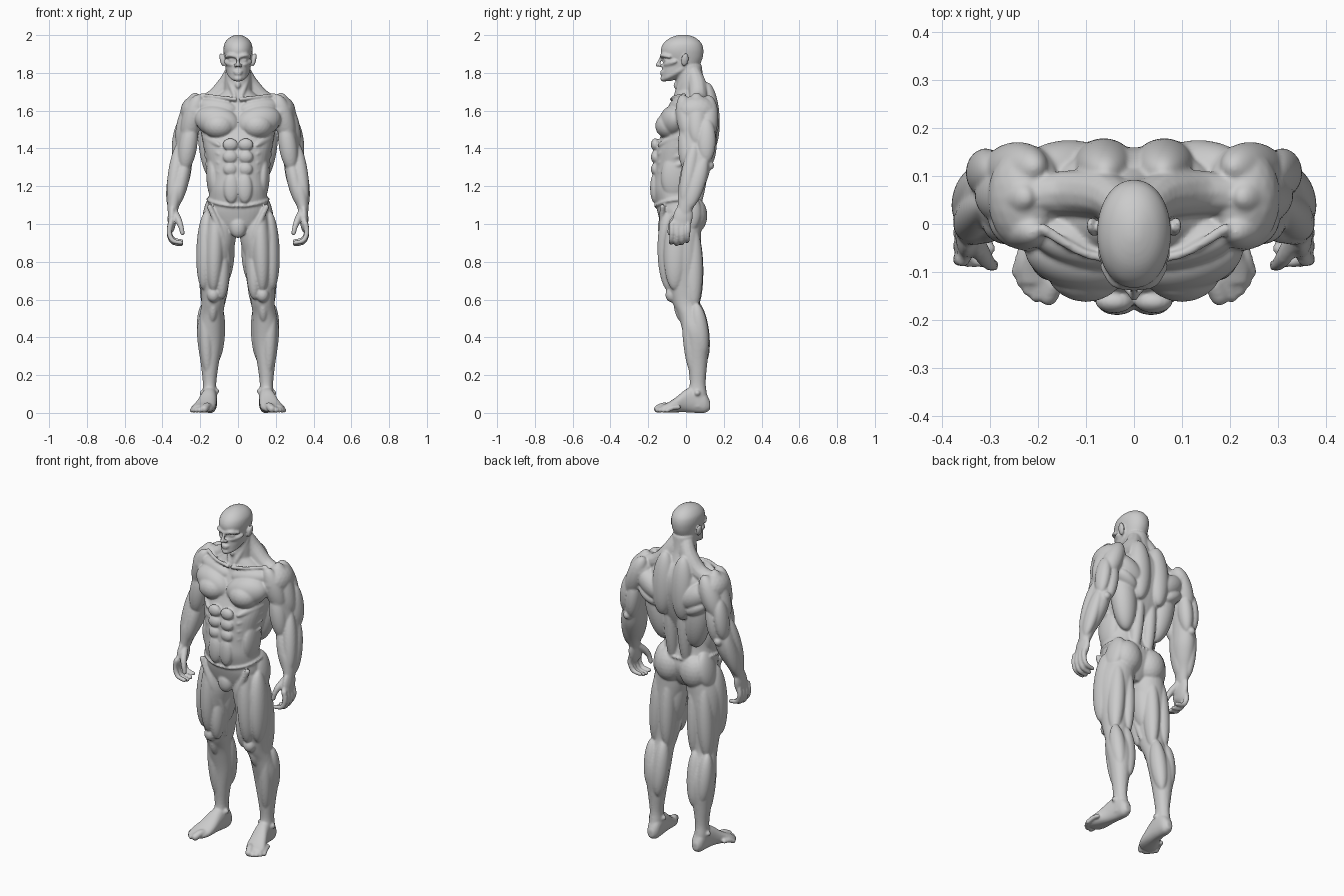
import bpy, bmesh, math
from mathutils import Vector, Matrix

bm = bmesh.new()


def spline(pts, n):
    """Catmull-Rom samples through tuples of any length."""
    out = []
    for i in range(len(pts) - 1):
        p0, p1, p2, p3 = pts[max(i - 1, 0)], pts[i], pts[i + 1], pts[min(i + 2, len(pts) - 1)]
        for k in range(n):
            t = k / n
            out.append(tuple(0.5 * (2 * b + (c - a) * t + (2 * a - 5 * b + 4 * c - d) * t * t
                                    + (3 * b - a - 3 * c + d) * t ** 3)
                             for a, b, c, d in zip(p0, p1, p2, p3)))
    return out + [tuple(pts[-1])]


def oval(t, power):
    c, s = math.cos(t), math.sin(t)
    return (math.copysign(abs(c) ** (2 / power), c), math.copysign(abs(s) ** (2 / power), s))


def loft(rings, axis='z', power=2.3, seg=40):
    """Rings are (position, a0, a1, b0, b1): the extents of each cross-section."""
    loops = []
    for t, a0, a1, b0, b1 in spline(rings, 4):
        loop = []
        for k in range(seg):
            u, v = oval(2 * math.pi * k / seg, power)
            a, b = (a0 + a1) / 2 + u * (a1 - a0) / 2, (b0 + b1) / 2 + v * (b1 - b0) / 2
            loop.append(bm.verts.new((a, b, t) if axis == 'z' else (a, t, b)))
        loops.append(loop)
    faces = [bm.faces.new(loops[0]), bm.faces.new(loops[-1][::-1])]
    for p, q in zip(loops, loops[1:]):
        for k in range(seg):
            j = (k + 1) % seg
            faces.append(bm.faces.new((p[k], q[k], q[j], p[j])))
    bmesh.ops.recalc_face_normals(bm, faces=faces)


def ball(c, rx, ry=None, rz=None):
    m = Matrix.Translation(c) @ Matrix.Diagonal((rx, ry or rx, rz or rx, 1))
    bmesh.ops.create_icosphere(bm, subdivisions=3, radius=1, matrix=m)


def muscle(p, q, rs, rd=None):
    """Ellipsoid from p to q; rs is the sideways radius, rd the depth radius."""
    p, q = Vector(p), Vector(q)
    z = (q - p).normalized()
    ref = Vector((0, 0, 1)) if abs(z.x) > 0.75 else Vector((1, 0, 0))
    x = (ref - z * ref.dot(z)).normalized()
    y = z.cross(x)
    rot = Matrix((x, y, z)).transposed().to_4x4()
    m = Matrix.Translation((p + q) / 2) @ rot @ Matrix.Diagonal((rs, rd or rs, (q - p).length / 2, 1))
    bmesh.ops.create_icosphere(bm, subdivisions=4, radius=1, matrix=m)


def cord(pts, n=8):
    """Chain of balls (x, y, z, r) along a smooth path."""
    for x, y, z, r in spline(pts, n):
        bmesh.ops.create_icosphere(bm, subdivisions=2, radius=r, matrix=Matrix.Translation((x, y, z)))


# torso core
loft([(z, -w, w, f, b) for z, w, f, b in [
    (0.935, .04, -.09, .03), (0.98, .12, -.125, .06), (1.05, .162, -.148, .085), (1.11, .157, -.16, .08),
    (1.18, .153, -.175, .065), (1.25, .15, -.173, .07), (1.32, .163, -.168, .10), (1.40, .18, -.16, .13),
    (1.48, .195, -.128, .15), (1.55, .20, -.105, .16), (1.62, .18, -.075, .155), (1.67, .12, -.058, .135),
    (1.70, .08, -.05, .115)]])
# chest, collar bones and trapezius
muscle((-.005, -.095, 1.515), (.225, -.045, 1.57), .083, .07)
ball((.10, -.088, 1.52), .085, .075, .07)
muscle((.005, -.068, 1.60), (.215, -.015, 1.63), .05, .048)
cord([(.015, -.075, 1.66, .011), (.10, -.062, 1.672, .010), (.19, -.01, 1.682, .012)], 14)
cord([(.03, .04, 1.80, .042), (.062, .06, 1.735, .05), (.135, .065, 1.66, .048), (.22, .06, 1.635, .042)], 8)
# back
muscle((.06, .11, 1.75), (.065, .13, 1.38), .065, .058)
muscle((.05, .12, 1.47), (.235, .105, 1.60), .065, .062)
muscle((.09, .12, 1.43), (.23, .10, 1.52), .04, .055)
muscle((.165, .085, 1.58), (.10, .055, 1.20), .072, .066)
muscle((.04, .10, 1.46), (.045, .05, 1.06), .036, .038)
# abdominals, flanks and ribs
for z, w in ((1.42, .040), (1.355, .039), (1.29, .037)):
    ball((.041, -.162, z), w, .024, .034)
ball((.036, -.166, 1.19), .04, .024, .08)
muscle((.135, -.055, 1.37), (.128, -.06, 1.13), .036, .075)
for i in range(4):
    muscle((.19 - .006 * i, -.02, 1.465 - .048 * i), (.095, -.15, 1.415 - .048 * i), .017, .02)
# waistband of the briefs
for k in range(64):
    t = 2 * math.pi * k / 64
    u, v = oval(t, 2.3)
    ball((.16 * u, -.04 + .121 * v, 1.105 + .025 * u * u + (.01 if v > 0 else -.01) * abs(v)), .009)
ball((0, -.115, 0.985), .045, .035, .06)

# neck
loft([(1.62, -.09, .09, -.07, .14), (1.70, -.076, .076, -.055, .115), (1.76, -.071, .071, -.052, .095),
      (1.84, -.062, .062, -.05, .083)], power=2)
muscle((.062, .015, 1.82), (.012, -.064, 1.66), .017)
ball((0, -.053, 1.735), .014, .014, .02)

# head and face
loft([(z, -w, w, f, b) for z, w, f, b in [
    (1.757, .022, -.122, -.08), (1.775, .041, -.127, -.03), (1.80, .057, -.126, .03), (1.84, .065, -.124, .07),
    (1.87, .069, -.120, .085), (1.895, .074, -.131, .091), (1.925, .077, -.133, .092), (1.955, .072, -.12, .083),
    (1.98, .054, -.093, .06), (1.995, .03, -.06, .03), (2.002, .01, -.03, 0)]], power=2.1)
cord([(.006, -.130, 1.886, .010), (.04, -.122, 1.893, .011), (.064, -.088, 1.885, .009)], 10)
cord([(0, -.126, 1.888, .009), (0, -.141, 1.862, .009), (0, -.151, 1.842, .011)])
ball((.013, -.135, 1.839), .010)
ball((0, -.125, 1.807), .026, .013, .006)
ball((0, -.124, 1.795), .022, .014, .007)
ball((0, -.116, 1.770), .024, .02, .017)
ball((.032, -.101, 1.868), .017, .017, .012)
muscle((.028, -.118, 1.842), (.074, -.05, 1.862), .014)
muscle((.060, .0, 1.835), (.022, -.118, 1.766), .018)
muscle((.078, -.012, 1.835), (.093, .0, 1.905), .011, .02)

# arm core, shoulder to wrist
loft([(1.66, .17, .25, -.01, .13), (1.60, .18, .295, -.04, .155), (1.52, .20, .308, -.04, .155),
      (1.42, .228, .328, -.02, .148), (1.36, .238, .342, -.008, .142), (1.30, .245, .358, -.015, .13),
      (1.24, .255, .37, -.03, .115), (1.18, .275, .376, -.042, .088), (1.12, .302, .375, -.044, .055),
      (1.06, .322, .372, -.045, .028)], power=2)
# deltoid heads, upper arm and forearm muscles
ball((.225, .055, 1.595), .08, .112, .085)
muscle((.205, -.02, 1.685), (.275, .02, 1.43), .055, .05)
muscle((.22, .055, 1.695), (.31, .06, 1.41), .052, .058)
muscle((.20, .12, 1.68), (.295, .105, 1.43), .055, .058)
muscle((.245, .0, 1.54), (.285, .005, 1.28), .048, .045)
muscle((.295, .11, 1.56), (.325, .105, 1.32), .038, .05)
muscle((.25, .12, 1.54), (.28, .115, 1.30), .04, .045)
muscle((.305, .05, 1.44), (.355, -.015, 1.10), .040, .042)
muscle((.265, .04, 1.39), (.33, -.01, 1.09), .040, .05)
muscle((.325, .10, 1.36), (.36, .015, 1.08), .034, .045)
ball((.30, .125, 1.31), .024)

# hand: palm, curled fingers, thumb
muscle((.347, .0, 1.11), (.352, -.035, .955), .023, .052)
ball((.352, -.03, 1.0), .02, .055, .04)
for y, d in ((-.074, .004), (-.046, -.004), (-.018, 0), (.010, .012)):
    cord([(.357, y, 1.0, .016), (.364, y, .95 + d, .0145), (.345, y - .003, .908 + d, .0135),
          (.300, y - .005, .897 + d, .012)], 6)
cord([(.337, -.025, 1.06, .022), (.315, -.065, 1.02, .019), (.302, -.082, .985, .015), (.294, -.086, .952, .013)], 6)

# leg core, hip to ankle
loft([(1.09, .03, .155, -.11, .07), (1.0, .016, .185, -.13, .08), (.92, .012, .207, -.135, .08),
      (.82, .032, .212, -.125, .08), (.72, .052, .204, -.11, .075), (.65, .060, .197, -.09, .07),
      (.58, .070, .193, -.07, .072), (.52, .077, .203, -.042, .09), (.44, .078, .217, -.02, .115),
      (.36, .084, .212, -.002, .122), (.26, .102, .197, .010, .112), (.16, .115, .186, .020, .103),
      (.10, .113, .188, .010, .11), (.03, .115, .185, .0, .115)], power=2.1)
# buttock and thigh muscles
ball((.082, .038, 1.045), .085, .075, .10)
muscle((.125, .02, 1.16), (.165, .0, .95), .04, .07)
muscle((.165, -.045, 1.07), (.18, -.06, .65), .048, .065)
muscle((.115, -.085, 1.10), (.13, -.085, .64), .05, .066)
muscle((.085, -.065, .90), (.088, -.07, .60), .042, .05)
muscle((.058, -.02, 1.0), (.075, -.01, .68), .048, .065)
cord([(.15, -.125, 1.09, .015), (.09, -.12, .95, .018), (.055, -.07, .80, .018), (.072, -.02, .62, .016)], 16)
muscle((.145, .035, 1.0), (.17, .04, .54), .045, .052)
muscle((.085, .035, 1.0), (.092, .045, .54), .042, .052)
# knee and calf muscles
ball((.13, -.075, .625), .034, .034, .04)
muscle((.13, -.055, .60), (.135, -.02, .48), .022)
muscle((.105, .055, .59), (.12, .095, .26), .044, .048)
muscle((.182, .055, .58), (.17, .09, .29), .042, .046)
muscle((.178, .0, .58), (.16, .035, .20), .034, .034)
cord([(.15, .095, .28, .02), (.15, .092, .15, .014), (.148, .10, .05, .022)], 16)
ball((.115, .05, .115), .016)
ball((.187, .06, .105), .016)

# foot and toes
loft([(.128, .13, .165, .018, .06), (.10, .112, .182, .0, .11), (.05, .11, .188, .0, .14),
      (.0, .112, .20, .003, .125), (-.05, .115, .222, .003, .085), (-.09, .122, .24, .002, .058),
      (-.125, .14, .238, .003, .042)], axis='y')
for x0, x1, y1, r in ((.152, .178, -.150, .021), (.182, .203, -.150, .0145), (.20, .220, -.137, .014),
                      (.214, .234, -.120, .013), (.226, .244, -.100, .013)):
    cord([(x0, y1 + .06, .03, r), ((x0 + x1) / 2, y1 + .03, r + .014, r), (x1, y1, r, r)], 6)

# mirror everything across x = 0 and fuse it into one skin
dup = bmesh.ops.duplicate(bm, geom=bm.verts[:] + bm.edges[:] + bm.faces[:])['geom']
for v in (g for g in dup if isinstance(g, bmesh.types.BMVert)):
    v.co.x = -v.co.x
bmesh.ops.reverse_faces(bm, faces=[g for g in dup if isinstance(g, bmesh.types.BMFace)])
mesh = bpy.data.meshes.new("muscular_body")
bm.to_mesh(mesh)
bm.free()
body = bpy.data.objects.new("muscular_body", mesh)
bpy.context.collection.objects.link(body)
skin = body.modifiers.new("skin", 'REMESH')
skin.mode = 'VOXEL'
skin.voxel_size = 0.0056
skin.use_smooth_shade = True
soft = body.modifiers.new("soften", 'SMOOTH')
soft.factor = 0.5
soft.iterations = 5
